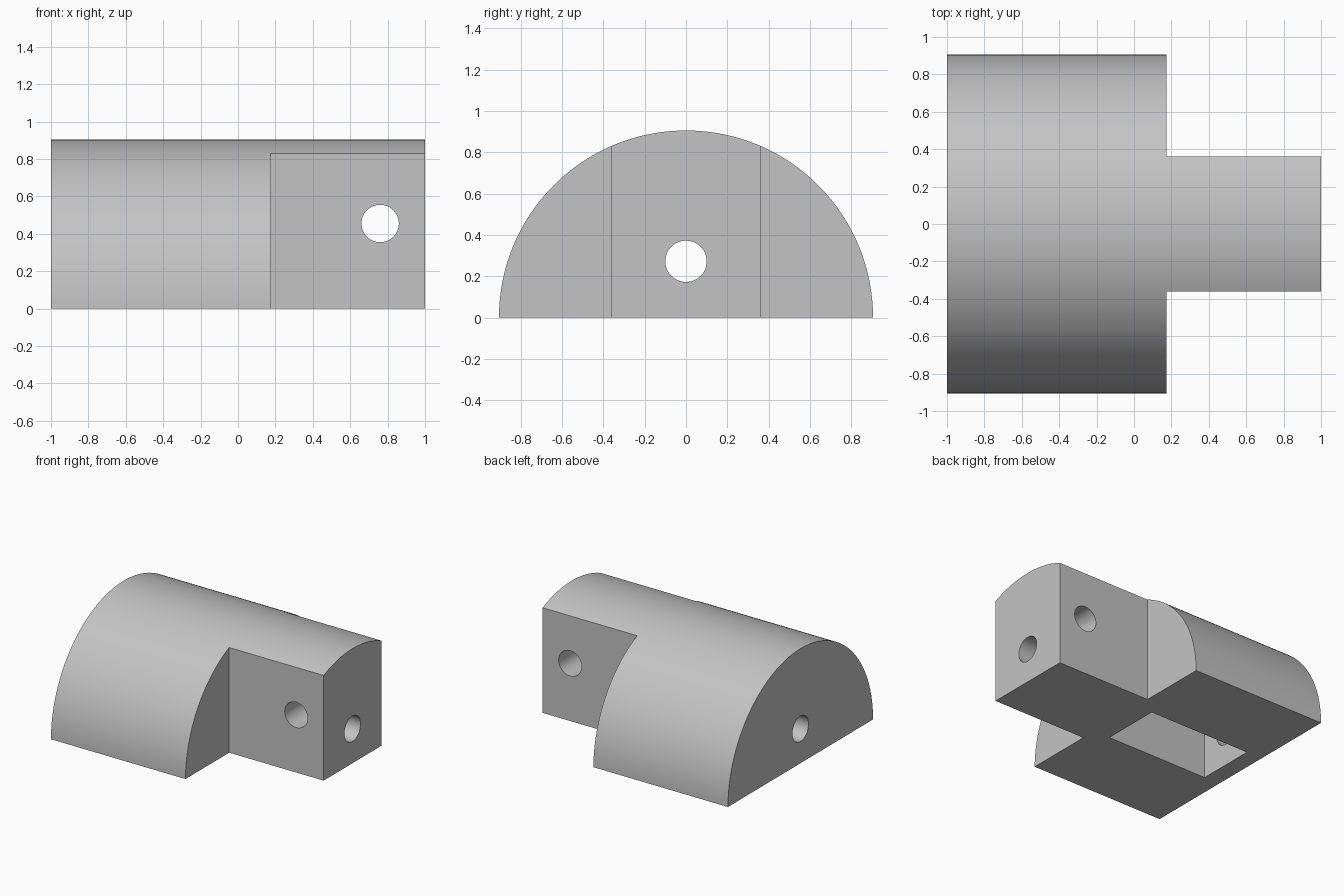
import bpy, bmesh, math

if "Cube" in bpy.data.objects:
    bpy.data.objects.remove(bpy.data.objects["Cube"])

R = 0.905          # radius of the half cylinder
STEP_X = 0.175     # where the wide body meets the tongue
TONGUE = 0.36      # half width of the tongue
HOLE_R = 0.1

grey = bpy.data.materials.new("light grey")
grey.diffuse_color = (0.55, 0.55, 0.55, 1)
grey.use_nodes = True
grey.node_tree.nodes["Principled BSDF"].inputs["Base Color"].default_value = grey.diffuse_color


def half_cylinder(name, x0, x1, segments=96):
    bm = bmesh.new()
    arc = [math.pi * i / segments for i in range(segments + 1)]
    face = bm.faces.new([bm.verts.new((x0, R * math.cos(a), R * math.sin(a))) for a in arc])
    ext = bmesh.ops.extrude_face_region(bm, geom=[face])
    bmesh.ops.translate(bm, vec=(x1 - x0, 0, 0),
                        verts=[v for v in ext["geom"] if isinstance(v, bmesh.types.BMVert)])
    bmesh.ops.recalc_face_normals(bm, faces=bm.faces)
    mesh = bpy.data.meshes.new(name)
    bm.to_mesh(mesh)
    bm.free()
    obj = bpy.data.objects.new(name, mesh)
    bpy.context.collection.objects.link(obj)
    mesh.materials.append(grey)
    return obj


def box(name, x, y, z):
    bpy.ops.mesh.primitive_cube_add(size=1, location=[sum(r) / 2 for r in (x, y, z)])
    obj = bpy.context.object
    obj.name = name
    obj.scale = [r[1] - r[0] for r in (x, y, z)]
    return obj


def rod(name, location, rotation):
    bpy.ops.mesh.primitive_cylinder_add(vertices=48, radius=HOLE_R, depth=3,
                                        location=location, rotation=rotation)
    bpy.context.object.name = name
    return bpy.context.object


# Half-round body along x
body = half_cylinder("half_round_body", -1, 1)

cutters = [
    # Side notches that leave the narrow tongue
    box("front_notch", (STEP_X, 1.5), (-1.5, -TONGUE), (-0.5, 1.5)),
    box("back_notch", (STEP_X, 1.5), (TONGUE, 1.5), (-0.5, 1.5)),
    # Rectangular pocket open at the underside
    box("bottom_pocket", (-0.863, 0.032), (-0.237, 0.237), (-0.3, 0.545)),
    # Lengthwise bore and cross hole through the tongue
    rod("long_bore", (0, 0, 0.272), (0, math.pi / 2, 0)),
    rod("cross_hole", (0.76, 0, 0.455), (math.pi / 2, 0, 0)),
]

bpy.ops.object.select_all(action='DESELECT')
bpy.context.view_layer.objects.active = body
body.select_set(True)
for cutter in cutters:
    cutter.data.materials.append(grey)
    cutter.hide_render = True
    mod = body.modifiers.new(cutter.name, 'BOOLEAN')
    mod.operation = 'DIFFERENCE'
    mod.solver = 'EXACT'
    mod.object = cutter
    bpy.ops.object.modifier_apply(modifier=mod.name)
for cutter in cutters:
    bpy.data.objects.remove(cutter)

# Smooth curved walls, keep the machined edges crisp
bpy.ops.object.shade_smooth_by_angle(angle=math.radians(30))
